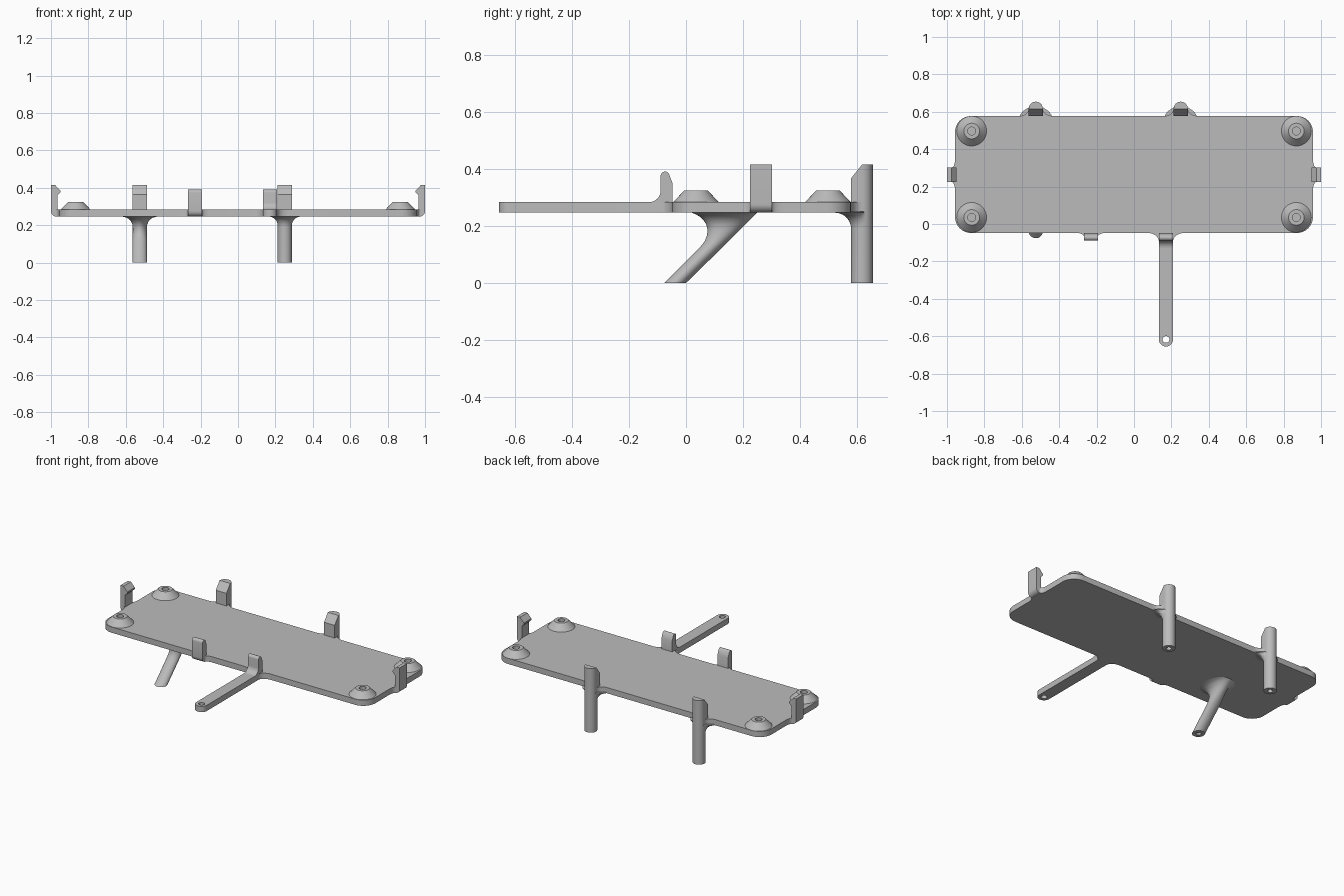
import bpy, bmesh, math
from mathutils import Vector

cube = bpy.data.objects.get("Cube")
if cube:
    bpy.data.objects.remove(cube, do_unlink=True)

grey = bpy.data.materials.new("plain_grey")
grey.use_nodes = True
COLOUR = (0.5, 0.5, 0.5, 1)
grey.diffuse_color = COLOUR
grey.node_tree.nodes["Principled BSDF"].inputs["Base Color"].default_value = COLOUR

Z0, Z1 = 0.246, 0.283            # plate underside and top
X, Y0, Y1 = 0.957, -0.048, 0.577  # plate edges
R = 0.038                         # leg radius, half clip width
LEG_Y = 0.616


def finish(ob):
    ob.data.materials.clear()
    ob.data.materials.append(grey)
    bpy.ops.object.select_all(action='DESELECT')
    ob.select_set(True)
    bpy.context.view_layer.objects.active = ob
    bpy.ops.object.shade_smooth_by_angle(angle=math.radians(32))
    return ob


def from_bmesh(name, bm):
    bmesh.ops.recalc_face_normals(bm, faces=bm.faces)
    me = bpy.data.meshes.new(name)
    bm.to_mesh(me)
    bm.free()
    ob = bpy.data.objects.new(name, me)
    bpy.context.collection.objects.link(ob)
    return finish(ob)


def arc(cx, cy, rx, ry, a0, a1, n=8):
    angles = [math.radians(a0 + (a1 - a0) * i / n) for i in range(n + 1)]
    return [(cx + rx * math.cos(a), cy + ry * math.sin(a)) for a in angles]


def ring(cx, cy, z, r, n=32):
    return [(x, y, z) for x, y in arc(cx, cy, r, r, 0, 360, n)[:-1]]


def loft(name, rings):
    """Skin a stack of equal rings and cap both ends."""
    bm = bmesh.new()
    loops = [[bm.verts.new(p) for p in r] for r in rings]
    n = len(loops[0])
    for a, b in zip(loops, loops[1:]):
        for i in range(n):
            j = (i + 1) % n
            bm.faces.new((a[i], a[j], b[j], b[i]))
    bm.faces.new(loops[0])
    bm.faces.new(loops[-1])
    return from_bmesh(name, bm)


def tab(half, depth, fs, fd, rounded=False):
    """Edge tab with concave root fillets, as (along, outward) points."""
    side = arc(-half - fs, fd, fs, fd, -90, 0)
    if rounded:
        tip = arc(0, depth - half, half, half, 180, 0, 20)
    else:
        tip = [(-half, depth), (half, depth)]
    return side + tip + [(-s, d) for s, d in reversed(side)]


def place(points, origin, direction):
    (ox, oy), (dx, dy) = origin, direction
    return [(ox + s * dx + d * dy, oy + s * dy - d * dx) for s, d in points]


# Base plate: rounded outline with all edge tabs and the long arm
C = 0.085
CLIP_Y, CLIP_X, ARM_X = 0.263, -0.23, 0.171
LEG_X = (0.25, -0.525)
outline = arc(-X + C, Y0 + C, C, C, 180, 270)
outline += place(tab(R, 0.018, 0.04, 0.018), (CLIP_X, Y0), (1, 0))
outline += place(tab(R, 0.655 + Y0, 0.06, 0.045, True), (ARM_X, Y0), (1, 0))
outline += arc(X - C, Y0 + C, C, C, 270, 360)
outline += place(tab(R, 0.018, 0.045, 0.018), (X, CLIP_Y), (0, 1))
outline += arc(X - C, Y1 - C, C, C, 0, 90)
for x in LEG_X:
    outline += place(tab(R, LEG_Y + R - Y1, 0.055, 0.039, True), (x, Y1), (-1, 0))
outline += arc(-X + C, Y1 - C, C, C, 90, 180)
outline += place(tab(R, 0.018, 0.045, 0.018), (-X, CLIP_Y), (0, -1))
arm_hole = arc(ARM_X, -0.655 + R, 0.018, 0.018, 0, 360, 24)[:-1]

curve = bpy.data.curves.new("base_plate", 'CURVE')
curve.dimensions = '2D'
curve.fill_mode = 'BOTH'
curve.extrude = (Z1 - Z0) / 2
for pts in (outline, arm_hole):
    spline = curve.splines.new('POLY')
    spline.points.add(len(pts) - 1)
    for p, (x, y) in zip(spline.points, pts):
        p.co = (x, y, 0, 1)
    spline.use_cyclic_u = True
plate = bpy.data.objects.new("base_plate", curve)
plate.location.z = (Z0 + Z1) / 2
bpy.context.collection.objects.link(plate)
bpy.ops.object.select_all(action='DESELECT')
plate.select_set(True)
bpy.context.view_layer.objects.active = plate
bpy.ops.object.convert(target='MESH')
bm = bmesh.new()
bm.from_mesh(bpy.context.object.data)
bmesh.ops.remove_doubles(bm, verts=bm.verts, dist=0.0001)
bmesh.ops.recalc_face_normals(bm, faces=bm.faces)
bm.to_mesh(bpy.context.object.data)
bm.free()
finish(bpy.context.object)

# Conical corner bosses with a blind hole
for sx, side in ((1, "left"), (-1, "right")):
    for y, end in ((0.035, "front"), (0.497, "back")):
        x = sx * 0.868
        loft(f"{end}_{side}_boss", [
            ring(x, y, Z1 - 0.01, 0.08), ring(x, y, Z1, 0.08), ring(x, y, 0.323, 0.042),
            ring(x, y, 0.323, 0.021), ring(x, y, 0.3, 0.021)])


def clip(name, profile, origin, direction):
    """Extrude an (outward, height) profile across the clip width."""
    ends = []
    for s in (-R, R):
        flat = place([(s, d) for d, z in profile], origin, direction)
        ends.append([(x, y, z) for (x, y), (d, z) in zip(flat, profile)])
    loft(name, ends)


# Hooked clips on the two short edges
hook = [(0.008, 0.25)] + arc(0.013, 0.276, 0.03, 0.03, -90, 0)
hook += [(0.043, 0.414), (0.02, 0.414), (-0.007, 0.384), (-0.007, 0.374), (0.008, 0.36)]
clip("left_hook_clip", hook, (X, CLIP_Y), (0, 1))
clip("right_hook_clip", hook, (-X, CLIP_Y), (0, -1))

# Upright clips on the front edge, one rising from the arm
top = arc(0.025, 0.374, 0.016, 0.016, 0, 140) + [(0, 0.352)]
foot = arc(0.012, 0.276, 0.029, 0.03, -90, 0)
clip("front_clip", [(0, Z0)] + foot + top, (CLIP_X, Y0), (1, 0))
fillet = arc(0.081, Z1 + 0.04, 0.04, 0.04, 270, 180)
clip("arm_clip", [(0, Z1 - 0.01), (0.081, Z1 - 0.01)] + fillet + top, (ARM_X, Y0), (1, 0))


def flare(z, size=0.056):
    """Quarter-round widening just below the plate."""
    t = max(0, (z - Z0 + size) / size)
    return size * (1 - math.sqrt(max(0, 1 - t * t)))


levels = [Z0 - 0.056 * (1 - math.sin(math.radians(a))) for a in range(0, 91, 10)]

# Back legs below the plate, widened only towards the plate
for x, side in zip(LEG_X, ("left", "right")):
    rings = [ring(x, LEG_Y, 0.06, 0.016), ring(x, LEG_Y, 0, 0.016), ring(x, LEG_Y, 0, R)]
    for z in levels + [Z0 + 0.005]:
        loop = []
        for i in range(32):
            a = math.tau * i / 32
            weight = min(1, max(0, (0.1 - math.sin(a)) / 0.5))
            r = R + flare(min(z, Z0)) * weight
            loop.append((x + r * math.cos(a), LEG_Y + r * math.sin(a), z))
        rings.append(loop)
    loft(f"back_{side}_leg", rings)

    # Post above the plate: flat front, round back, bevelled top
    section = [(x + R, Y1)] + arc(x, LEG_Y, R, R, 0, 180, 16) + [(x - R, Y1)]
    bm = bmesh.new()
    base = bm.faces.new([bm.verts.new((px, py, Z0)) for px, py in section])
    grown = bmesh.ops.extrude_face_region(bm, geom=[base])["geom"]
    tops = [v for v in grown if isinstance(v, bmesh.types.BMVert)]
    bmesh.ops.translate(bm, verts=tops, vec=(0, 0, 0.414 - Z0))
    cut = bmesh.ops.bisect_plane(
        bm, geom=bm.verts[:] + bm.edges[:] + bm.faces[:], clear_outer=True,
        plane_co=(x, Y1, 0.365), plane_no=Vector((0, -0.049, 0.039)).normalized())
    bmesh.ops.holes_fill(bm, edges=[e for e in bm.edges if e.is_boundary], sides=0)
    if not any(f.calc_center_median().z > 0.41 for f in bm.faces):
        bmesh.ops.holes_fill(bm, edges=bm.edges[:], sides=0)
    from_bmesh(f"back_{side}_post", bm)

# Slanted front leg, its front side sweeping out under the plate
LX = LEG_X[1]
rings = [ring(LX, 0.02, 0.06, 0.016), ring(LX, -R, 0, 0.016), ring(LX, -R, 0, R)]
sweep = [(0.125, 0), (0.145, 0.004), (0.165, 0.016), (0.185, 0.033), (0.205, 0.058),
         (0.22, 0.083), (0.233, 0.11), (0.241, 0.132), (Z0, 0.15), (Z0 + 0.005, 0.15)]
for z, out in sweep:
    zz = min(z, Z0)
    rx, back, front = R + flare(zz), zz + 0.003, zz - 2 * R - out
    mid, ry = (back + front) / 2, (back - front) / 2
    rings.append([(px, py, z) for px, py in arc(LX, mid, rx, ry, 0, 360, 32)[:-1]])
loft("front_slanted_leg", rings)
